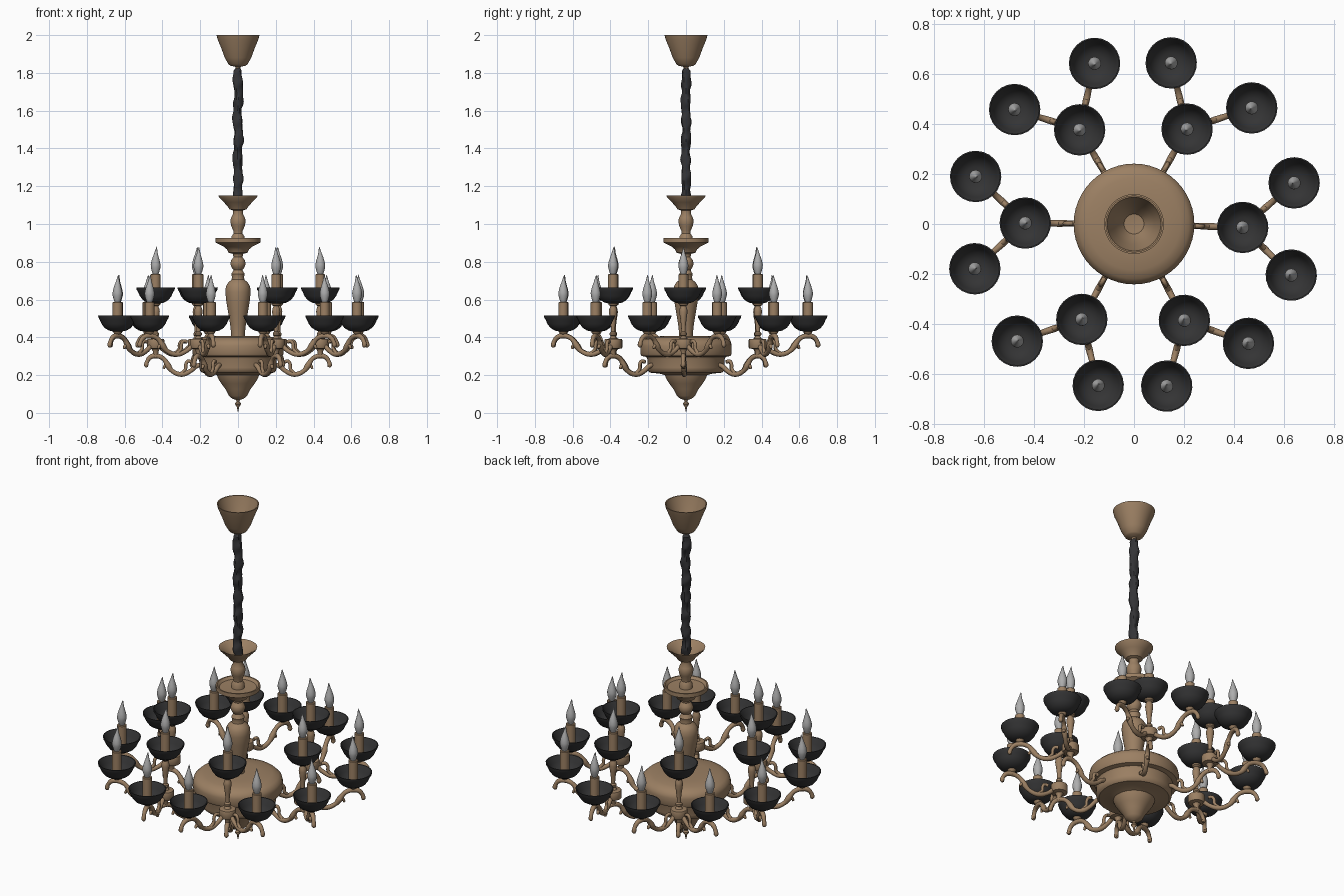
import bpy, bmesh, math
from mathutils import Vector


def material(name, rgb):
    m = bpy.data.materials.new(name)
    m.diffuse_color = (*rgb, 1)
    return m


BRONZE = material("bronze", (0.33, 0.215, 0.125))
BLACK = material("black_metal", (0.034, 0.034, 0.035))
SLEEVE = material("dark_sleeve", (0.034, 0.034, 0.037))
GLASS = material("grey_bulb", (0.42, 0.42, 0.42))


def finish(mesh, mat, angle=35):
    mesh.materials.clear()
    mesh.materials.append(mat)
    mesh.shade_smooth()
    mesh.set_sharp_from_angle(angle=math.radians(angle))
    return mesh


def lathe(name, profile, mat, sides=32, shift=None):
    """Revolve (radius, z) points around z; shift(z, angle) can offset a ring."""
    bm = bmesh.new()
    rings = []
    for r, z in profile:
        if r < 1e-5:
            x = shift(z, 0)[1] if shift else 0
            rings.append([bm.verts.new((x, 0, z))])
            continue
        ring = []
        for i in range(sides):
            a = 2 * math.pi * i / sides
            k, x = shift(z, a) if shift else (1, 0)
            ring.append(bm.verts.new((x + r * k * math.cos(a), r * k * math.sin(a), z)))
        rings.append(ring)
    for p, q in zip(rings, rings[1:]):
        for i in range(sides):
            j = (i + 1) % sides
            vs = [p[i % len(p)], p[j % len(p)], q[j % len(q)], q[i % len(q)]]
            vs = list(dict.fromkeys(vs))
            if len(vs) > 2:
                bm.faces.new(vs)
    bmesh.ops.recalc_face_normals(bm, faces=bm.faces)
    mesh = bpy.data.meshes.new(name)
    bm.to_mesh(mesh)
    bm.free()
    return finish(mesh, mat)


def scroll(name, paths, mat):
    """Tubes along smooth paths of (x, z, radius) points in the xz plane."""
    cu = bpy.data.curves.new(name, 'CURVE')
    cu.dimensions = '3D'
    cu.bevel_depth = 1
    cu.bevel_resolution = 3
    cu.resolution_u = 4
    cu.use_fill_caps = True
    for path in paths:
        sp = cu.splines.new('BEZIER')
        sp.bezier_points.add(len(path) - 1)
        for bp, (x, z, r) in zip(sp.bezier_points, path):
            bp.co = (x, 0, z)
            bp.radius = r
            bp.handle_left_type = bp.handle_right_type = 'AUTO'
    ob = bpy.data.objects.new(name, cu)
    bpy.context.scene.collection.objects.link(ob)
    bpy.context.view_layer.update()
    mesh = bpy.data.meshes.new_from_object(ob.evaluated_get(bpy.context.evaluated_depsgraph_get()))
    bpy.data.objects.remove(ob)
    mesh.name = name
    return finish(mesh, mat, 50)


def place(name, mesh, loc=(0, 0, 0), turn=0):
    ob = bpy.data.objects.new(name, mesh)
    ob.location = loc
    ob.rotation_euler.z = turn
    bpy.context.scene.collection.objects.link(ob)
    return ob


# Ceiling canopy: open funnel with a thin wall
place("ceiling_canopy", lathe("ceiling_canopy", [
    (0.108, 2.0), (0.114, 2.0), (0.107, 1.975), (0.088, 1.93), (0.07, 1.88), (0.05, 1.845),
    (0.04, 1.838), (0.014, 1.832), (0.01, 1.815), (0, 1.812), (0, 1.845),
    (0.04, 1.85), (0.064, 1.885), (0.082, 1.93), (0.101, 1.977), (0.108, 2.0)], BRONZE, 40))


# Gathered cloth sleeve around the chain
def wrinkle(z, a):
    k = 1 + 0.1 * math.sin(3 * a + 23 * z) + 0.12 * math.sin(62 * z) + 0.07 * math.sin(2 * a - 95 * z)
    return k, 0.003 * math.sin(31 * z)


place("chain_sleeve", lathe("chain_sleeve", [(0.012, 1.825)] + [
    (0.024, 1.81 - 0.7 * i / 60) for i in range(61)], SLEEVE, 16, wrinkle))

# Central turned column: top dish, knops, second dish, vase
place("central_column", lathe("central_column", [
    (0, 1.095), (0.03, 1.097), (0.05, 1.11), (0.085, 1.14), (0.099, 1.147), (0.104, 1.15), (0.1, 1.14),
    (0.075, 1.115), (0.056, 1.095), (0.045, 1.078), (0.028, 1.072), (0.026, 1.055), (0.036, 1.035),
    (0.041, 1.015), (0.036, 0.99), (0.025, 0.965), (0.024, 0.95), (0.034, 0.935), (0.036, 0.91),
    (0.1, 0.912), (0.112, 0.926), (0.12, 0.926), (0.12, 0.902), (0.108, 0.896), (0.075, 0.88),
    (0.058, 0.865), (0.05, 0.848), (0.028, 0.842), (0.024, 0.825), (0.036, 0.808), (0.041, 0.79),
    (0.034, 0.77), (0.024, 0.757), (0.03, 0.745), (0.036, 0.735), (0.032, 0.722), (0.034, 0.705),
    (0.052, 0.69), (0.064, 0.67), (0.067, 0.64), (0.062, 0.59), (0.052, 0.53), (0.042, 0.47),
    (0.036, 0.42), (0.036, 0.395)], BRONZE))

# Drum body with pointed drop finial
place("body_drum", lathe("body_drum", [
    (0, 0.408), (0.12, 0.407), (0.185, 0.402), (0.22, 0.39), (0.238, 0.372), (0.242, 0.355),
    (0.242, 0.315), (0.236, 0.302), (0.21, 0.296), (0.205, 0.285), (0.205, 0.24), (0.2, 0.222),
    (0.19, 0.213), (0.14, 0.208), (0.112, 0.2), (0.104, 0.18), (0.088, 0.155), (0.066, 0.125),
    (0.048, 0.09), (0.03, 0.075), (0.01, 0.068), (0.008, 0.06), (0.015, 0.052), (0.015, 0.044),
    (0.007, 0.034), (0, 0.0)], BRONZE, 48))

# Candle parts, origin at the bowl rim height
bowl = lathe("drip_bowl", [
    (0, -0.075), (0.04, -0.072), (0.065, -0.058), (0.083, -0.034), (0.093, -0.006), (0.098, 0), (0.103, 0),
    (0.1, -0.013), (0.093, -0.024), (0.084, -0.045), (0.068, -0.066), (0.045, -0.08), (0.022, -0.085),
    (0, -0.085)], BLACK, 24)
tube = lathe("candle_tube", [(0.026, -0.075), (0.026, 0.068), (0.022, 0.071), (0, 0.071)], BRONZE, 20)
bulb = lathe("flame_bulb", [
    (0.014, 0.068), (0.02, 0.085), (0.0255, 0.105), (0.026, 0.12), (0.022, 0.14), (0.016, 0.16),
    (0.01, 0.178), (0.006, 0.195), (0.003, 0.208), (0, 0.216)], GLASS, 16,
    lambda z, a: (1, -0.006 * max(0, (z - 0.14) / 0.076) ** 2))
stem = lathe("bowl_stem", [(0.012, -0.115), (0.012, -0.1), (0.02, -0.094), (0.024, -0.082)], BRONZE, 16)

# Hub post under each inner candle
post = lathe("hub_post", [
    (0.026, 0.585), (0.024, 0.572), (0.014, 0.565), (0.02, 0.55), (0.022, 0.535), (0.017, 0.5),
    (0.012, 0.46), (0.011, 0.43), (0.018, 0.422), (0.018, 0.412), (0.012, 0.406), (0.02, 0.393),
    (0.044, 0.39), (0.046, 0.385), (0.046, 0.347), (0.043, 0.342), (0.022, 0.338), (0.014, 0.325),
    (0.014, 0.295)], BRONZE, 20)


# S-scroll arm: dips, rises, then hooks over at its outer end, with leaf curls
def arm_paths(x0, length, top):
    k = length / 0.28
    main = [(0.0, -0.045, .012), (0.035, -0.055, .013), (0.07, -0.08, .012), (0.125, -0.098, .014),
            (0.18, -0.08, .012), (0.205, -0.052, .017), (0.228, -0.02, .012), (0.255, -0.004, .013),
            (0.285, 0.0, .014), (0.312, -0.007, .013), (0.33, -0.028, .011), (0.336, -0.05, .013),
            (0.332, -0.06, .007)]
    leaf = [(0.125, -0.094, .010), (0.1, -0.07, .009), (0.098, -0.045, .009), (0.085, -0.028, .009),
            (0.065, -0.032, .01)]
    tail = [(0.212, -0.045, .010), (0.225, -0.055, .009), (0.232, -0.068, .006)]
    return [[(x0 + k * x, top + z, r) for x, z, r in p] for p in (main, leaf, tail)]


HUB_R, TIP_R, SPREAD = 0.436, 0.663, math.radians(16.2)
main_arm = scroll("main_arm", arm_paths(0.19, HUB_R - 0.19, 0.302), BRONZE)
reach = math.hypot(TIP_R * math.cos(SPREAD) - HUB_R, TIP_R * math.sin(SPREAD))
side_arm = scroll("side_arm", arm_paths(0.0, reach, 0.408), BRONZE)


def polar(r, a, z=0):
    return Vector((r * math.cos(a), r * math.sin(a), z))


def candle(tag, r, a, z):
    for part in (bowl, tube, bulb):
        place(f"{part.name}_{tag}", part, polar(r, a, z), a)


# Six branches, each with one raised candle and two lower side candles
for n, deg in enumerate((-1.8, 60.8, 120, 179.5, 241.3, 297.6)):
    a = math.radians(deg)
    hub = polar(HUB_R, a)
    place(f"main_arm_{n}", main_arm, turn=a)
    place(f"hub_post_{n}", post, hub, a)
    candle(f"inner_{n}", HUB_R, a, 0.664)
    for side in (-1, 1):
        b = a + side * SPREAD
        d = polar(TIP_R, b) - hub
        tag = f"{'left' if side > 0 else 'right'}_{n}"
        place(f"side_arm_{tag}", side_arm, hub, math.atan2(d.y, d.x))
        place(f"bowl_stem_{tag}", stem, polar(TIP_R, b, 0.516), b)
        candle(tag, TIP_R, b, 0.516)
